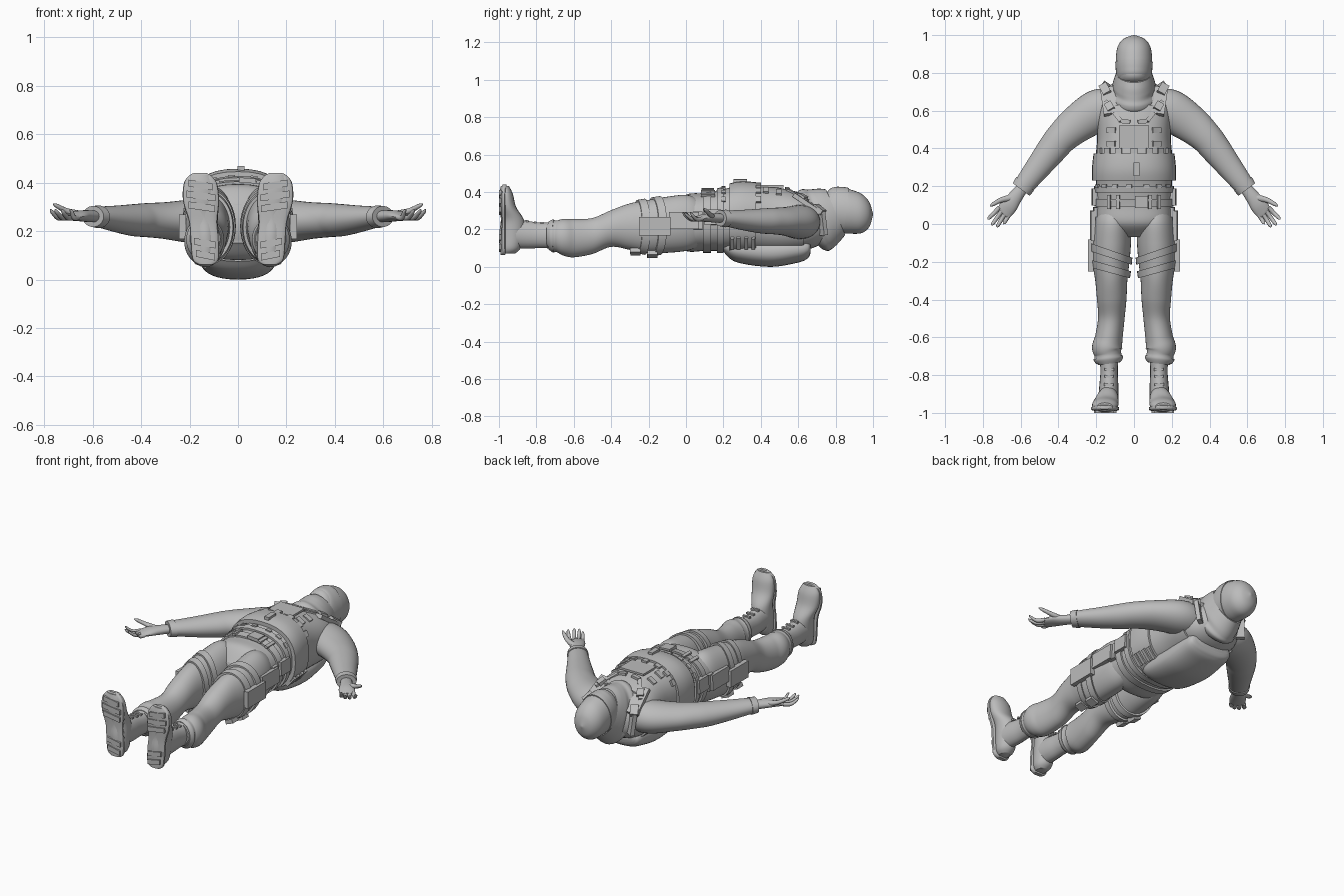
import bpy, bmesh, math
from mathutils import Vector as V

cube = bpy.data.objects.get("Cube")
if cube:
    bpy.data.objects.remove(cube, do_unlink=True)

grey = bpy.data.materials.new("neutral grey")
grey.use_nodes = True
grey.diffuse_color = (0.5, 0.5, 0.5, 1)
grey.node_tree.nodes["Principled BSDF"].inputs["Base Color"].default_value = (0.5, 0.5, 0.5, 1)
made = []


def emit(name, verts, faces, mirror=False):
    """Make a mesh object, plus its mirrored twin when asked."""
    for s in ((1, -1) if mirror else (1,)):
        me = bpy.data.meshes.new(name)
        me.from_pydata([(s * v[0], v[1], v[2]) for v in verts], [], faces)
        bm = bmesh.new()
        bm.from_mesh(me)
        bmesh.ops.recalc_face_normals(bm, faces=bm.faces)
        bm.to_mesh(me)
        bm.free()
        me.materials.append(grey)
        label = name if not mirror else ("left_" if s > 0 else "right_") + name
        ob = bpy.data.objects.new(label, me)
        bpy.context.collection.objects.link(ob)
        made.append(ob)


def smooth(rings, n=8):
    """Catmull-Rom interpolation of (x, y, z, radius a, radius b) rings."""
    r = [rings[0]] + list(rings) + [rings[-1]]
    out = []
    for i in range(1, len(r) - 2):
        for k in range(n):
            t = k / n
            out.append([0.5 * (2 * b + (c - a) * t + (2 * a - 5 * b + 4 * c - d) * t * t
                               + (3 * b - a - 3 * c + d) * t ** 3)
                        for a, b, c, d in zip(*r[i - 1:i + 3])])
    return out + [list(rings[-1])]


def side_axis(R, i, axis):
    if axis == "z":
        return V((1, 0, 0)), V((0, 1, 0))
    a, b = R[max(i - 1, 0)], R[min(i + 1, len(R) - 1)]
    u = V((b[1] - a[1], a[0] - b[0], 0)).normalized()
    return (-u if u.x < 0 else u), V((0, 0, 1))


def at(R, i, ang, e=2, axis="y"):
    """Point on ring i at an angle of its superellipse."""
    c, s = math.cos(ang), math.sin(ang)
    u, v = side_axis(R, i, axis)
    f = lambda q: math.copysign(abs(q) ** (2 / e), q)
    return V(R[i][:3]) + u * R[i][3] * f(c) + v * R[i][4] * f(s)


def loft(name, R, e=2, axis="y", mirror=False, kx=0, kz=0, n=36):
    verts = []
    for i, r in enumerate(R):
        for k in range(n):
            p = at(R, i, math.tau * k / n, e, axis)
            p.y += kx * (p.x - r[0]) + kz * (p.z - r[2])
            verts.append(p)
    faces = [(i * n + k, i * n + (k + 1) % n, (i + 1) * n + (k + 1) % n, (i + 1) * n + k)
             for i in range(len(R) - 1) for k in range(n)]
    last = (len(R) - 1) * n
    faces += [tuple(range(n)), tuple(range(last, last + n))]
    emit(name, verts, faces, mirror)


def band(name, R, y0, y1, off, **kw):
    """A raised sleeve that follows a body between two stations."""
    part = [r[:3] + [r[3] + off, r[4] + off] for r in R if y0 <= r[1] <= y1]
    loft(name, part, **kw)


def box(name, p, t, l, n, mirror=False):
    verts = [p + t * a + l * b + n * c for a in (-1, 1) for b in (-1, 1) for c in (-1, 1)]
    faces = [(0, 1, 3, 2), (4, 5, 7, 6), (0, 1, 5, 4), (2, 3, 7, 6), (0, 2, 6, 4), (1, 3, 7, 5)]
    emit(name, verts, faces, mirror)


def pad(name, R, y, deg, w, l, h, off=0.0, e=2, mirror=False):
    """A small box lying on a body's surface at a station and angle."""
    i = min(range(len(R)), key=lambda k: abs(R[k][1] - y))
    a = math.radians(deg)
    p = at(R, i, a, e)
    t = (at(R, i, a + 0.03, e) - at(R, i, a - 0.03, e)).normalized()
    n = t.cross(V((0, 1, 0))).normalized()
    if n.dot(p - V(R[i][:3])) < 0:
        n = -n
    box(name, p + n * off, t * w / 2, V((0, l / 2, 0)), n * h, mirror)


def strap(name, p, q, w, h, mirror=False):
    l = (q - p) / 2
    t = l.cross(V((0, 0, 1))).normalized()
    box(name, (p + q) / 2, t * w / 2, l, t.cross(l).normalized() * h, mirror)


# Torso
torso = smooth([(0, y, z, a, b) for y, z, a, b in (
    (-.07, .23, .09, .08), (0, .235, .19, .15), (.1, .24, .2, .155), (.2, .25, .2, .165),
    (.3, .26, .2, .175), (.45, .25, .185, .17), (.58, .24, .19, .155), (.66, .23, .18, .135),
    (.72, .22, .14, .1), (.77, .22, .08, .07))], 12)
E = 2.4
loft("torso", torso, E)
band("vest", torso, .36, .635, .01, e=E)
band("cummerbund", torso, .225, .385, .022, e=E)
band("shirt_hem", torso, .165, .2, .012, e=E)
band("belt", torso, .09, .14, .01, e=E)

# Cummerbund tabs, clasp and side webbing
for deg in range(30, 151, 20):
    pad("cummerbund_tab", torso, .388, deg, .035, .03, .006, .016, E)
    pad("hem_tab", torso, .2, deg + 5, .03, .02, .005, .012, E)
pad("clasp", torso, .29, 88, .03, .07, .012, .022, E)
pad("belt_buckle", torso, .115, 82, .07, .065, .01, .012, E)
for deg in (55, 70, 110, 125):
    pad("belt_loop", torso, .115, deg, .018, .075, .007, .012, E)
for k in range(4):
    pad("side_webbing", torso, .25 + k * .035, -38, .075, .02, .01, .022, E, True)
pad("hip_pouch", torso, .14, 5, .08, .09, .014, .008, E, True)

# Chest panel, shoulder straps and buckles
pad("chest_panel", torso, .46, 90, .16, .12, .006, .012, E)
for y in (.42, .5):
    pad("chest_tab", torso, y, 56, .05, .03, .006, .012, E, True)
strap("shoulder_strap", V((.125, .58, .385)), V((.145, .72, .29)), .07, .012, True)
strap("shoulder_strap_top", V((.145, .715, .295)), V((.135, .73, .17)), .07, .012, True)
strap("chest_strap", V((.15, .65, .352)), V((.07, .545, .41)), .022, .008, True)
strap("chest_strap_lower", V((.07, .545, .412)), V((.02, .54, .418)), .022, .008, True)
strap("strap_buckle", V((.14, .69, .325)), V((.165, .735, .29)), .045, .014, True)
strap("strap_slider", V((.14, .64, .364)), V((.12, .605, .385)), .04, .012, True)

# Back pack
pack = smooth([(0, y, z, a, b) for y, z, a, b in (
    (.2, .11, .11, .03), (.27, .095, .145, .07), (.45, .08, .155, .08),
    (.6, .095, .15, .072), (.65, .1, .14, .055), (.665, .105, .12, .035))])
loft("back_pack", pack, 2.3)

# Head, mask and hood collar
head = smooth([(0, y, z, a, b) for y, z, a, b in (
    (.66, .22, .08, .08), (.72, .25, .083, .1), (.77, .295, .088, .122), (.82, .302, .094, .122),
    (.88, .295, .096, .118), (.94, .285, .086, .104), (.98, .28, .056, .066), (1, .28, .004, .004))])
loft("head", head)
band("face_mask", head, .74, .862, .003, kz=.12)
cowl = smooth([(0, y, z, a, b) for y, z, a, b in (
    (.645, .25, .1, .125), (.66, .25, .125, .152), (.69, .25, .128, .165), (.715, .255, .114, .158),
    (.74, .265, .113, .15), (.77, .28, .104, .138), (.8, .292, .094, .122))])
loft("hood_collar", cowl, kz=-.42)

# Arms and cuffs
arm = smooth([
    (.1, .62, .24, .095, .09), (.19, .6, .24, .112, .09), (.3, .53, .243, .1, .076),
    (.38, .46, .245, .086, .07), (.43, .4, .245, .08, .066), (.5, .31, .25, .068, .055),
    (.57, .22, .258, .056, .043), (.598, .183, .26, .05, .038)])
loft("arm", arm, mirror=True)
band("sleeve_cuff", arm, .18, .215, .005, mirror=True)

# Hands with palms up
palm = smooth([
    (.585, .2, .26, .03, .024), (.63, .14, .262, .038, .024),
    (.66, .1, .262, .045, .021), (.685, .066, .258, .042, .015), (.695, .055, .258, .03, .01)])
loft("palm", palm, mirror=True, n=20)
tips = ((.692, 0), (.727, -.016), (.754, -.006), (.773, .024))
for k, (x, y) in enumerate(tips):
    bx, by = .66 + k * .0175, .05 + k * .0125
    finger = smooth([(bx, by, .257, .012, .012), ((bx + x) / 2, (by + y) / 2, .255, .011, .011),
                     (x - .006, y + .008, .278, .009, .009), (x, y, .288, .003, .003)], 4)
    loft("finger", finger, mirror=True, n=12)
thumb = smooth([(.64, .14, .265, .02, .018), (.7, .128, .28, .014, .013),
                (.745, .105, .302, .01, .01), (.762, .094, .31, .003, .003)], 4)
loft("thumb", thumb, mirror=True, n=12)

# Legs, gathered cuffs and thigh straps
leg = smooth([(x, y, z, a, b) for x, y, z, a, b in (
    (.1, .06, .235, .09, .13), (.112, 0, .235, .098, .15), (.118, -.1, .225, .102, .15),
    (.122, -.2, .215, .098, .143), (.12, -.3, .215, .085, .124), (.118, -.4, .205, .078, .098),
    (.12, -.5, .165, .07, .096), (.133, -.6, .153, .073, .102), (.142, -.655, .158, .08, .098),
    (.138, -.69, .163, .071, .085), (.135, -.715, .165, .074, .083), (.132, -.74, .17, .058, .066))], 10)
loft("trouser_leg", leg, mirror=True)
band("trouser_cuff", leg, -.735, -.705, .004, mirror=True)
for y in (-.16, -.24):
    band("thigh_strap", leg, y - .025, y + .022, .01, kx=.3, mirror=True)
pad("thigh_pocket", leg, -.02, 5, .09, .16, .012, .005, mirror=True)
pad("pocket_flap", leg, .04, 5, .095, .05, .016, .005, mirror=True)
pad("holster_panel", leg, -.17, 0, .1, .17, .014, .008, mirror=True)
for y in (-.27, -.18):
    pad("strap_keeper", leg, y, -75, .05, .055, .012, .01, mirror=True)

# Boots
shaft = smooth([(x, y, z, a, b) for x, y, z, a, b in (
    (.132, -.7, .168, .05, .07), (.132, -.78, .168, .046, .068),
    (.133, -.85, .172, .05, .074), (.136, -.93, .18, .054, .08))])
loft("boot_shaft", shaft, mirror=True, n=20)
foot = smooth([
    (.132, -.95, .07, .03, .035), (.134, -.94, .1, .05, .055), (.136, -.93, .18, .055, .068),
    (.14, -.928, .25, .058, .062), (.15, -.952, .32, .069, .044), (.154, -.962, .39, .066, .036),
    (.155, -.968, .432, .042, .022)], 5)
loft("boot_foot", foot, axis="z", mirror=True, n=20)
sole = smooth([
    (.132, -.98, .062, .03, .012), (.134, -.978, .085, .054, .014), (.138, -.977, .17, .058, .014),
    (.144, -.976, .24, .058, .013), (.152, -.977, .32, .074, .015), (.155, -.976, .39, .07, .015),
    (.156, -.972, .425, .05, .014), (.156, -.97, .44, .025, .01)], 4)
loft("boot_sole", sole, 3, axis="z", mirror=True, n=20)
for x, z, w in ((.134, .1, .04), (.137, .15, .045), (.15, .3, .055), (.153, .345, .06), (.155, .39, .05)):
    box("sole_lug", V((x, -.993, z)), V((w, 0, .008)), V((0, .007, 0)), V((0, 0, .014)), True)
for y in (-.77, -.81, -.85):
    pad("boot_lace", shaft, y, 90, .05, .014, .005, mirror=True)

# Smooth shading with crisp edges
bpy.ops.object.select_all(action="DESELECT")
for ob in made:
    ob.select_set(True)
bpy.context.view_layer.objects.active = made[0]
bpy.ops.object.shade_smooth_by_angle(angle=math.radians(40))
